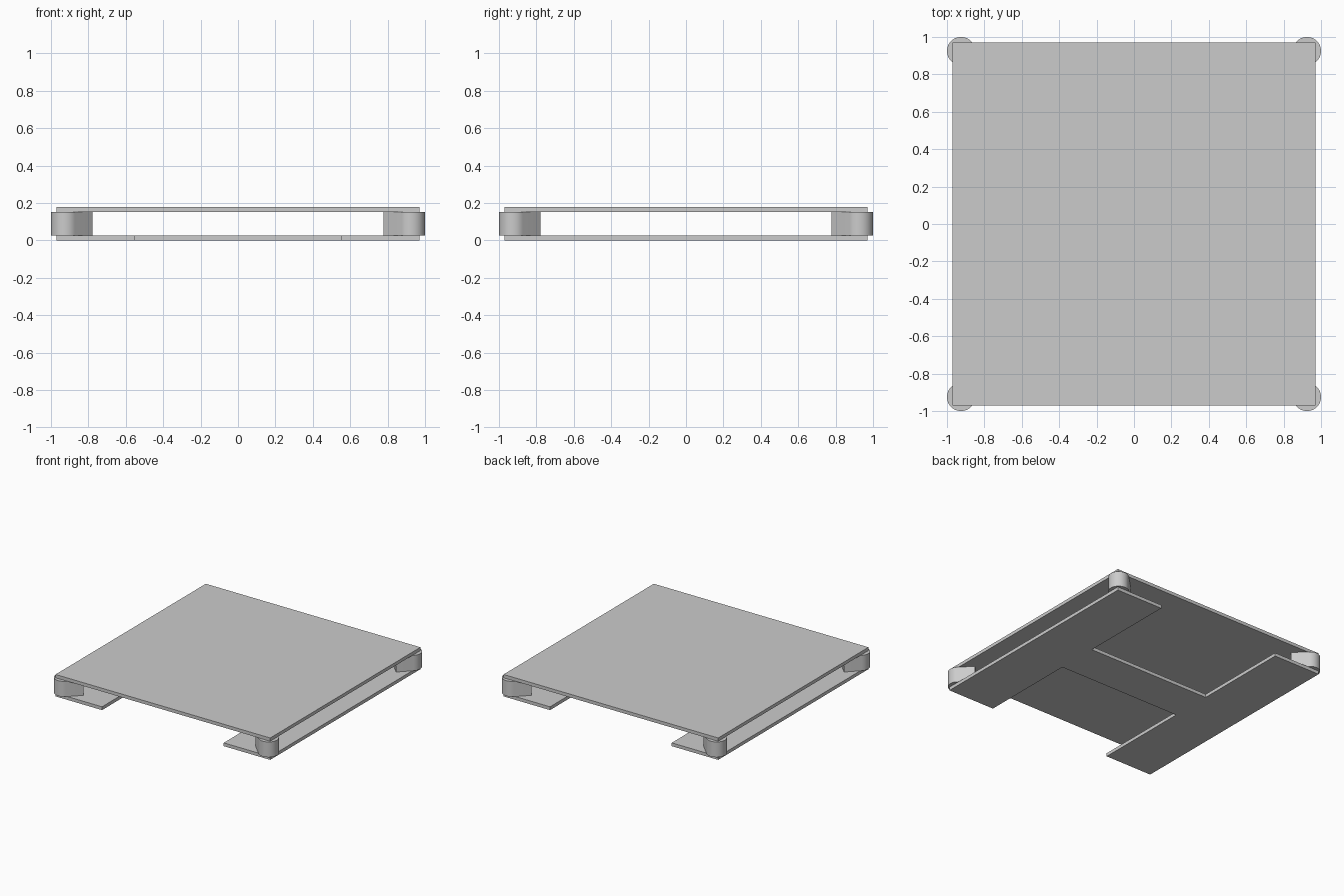
import bpy
import bmesh
from math import cos, sin, pi, radians

if "Cube" in bpy.data.objects:
    bpy.data.objects.remove(bpy.data.objects["Cube"], do_unlink=True)

HALF = 0.97            # half width of both plates
PLATE = 0.027          # plate thickness
TOP = 0.179            # overall height
POST_C, POST_R = 0.925, 0.075
NOTCH_X, NOTCH_Y = 0.55, 0.17

grey = bpy.data.materials.new("light_grey")
grey.use_nodes = True
grey.diffuse_color = (0.6, 0.6, 0.6, 1)
grey.node_tree.nodes["Principled BSDF"].inputs["Base Color"].default_value = (0.6, 0.6, 0.6, 1)


def extrude_profile(name, points, z0, z1, smooth=False):
    """Closed outline, counter-clockwise, raised from z0 to z1."""
    bm = bmesh.new()
    face = bm.faces.new([bm.verts.new((x, y, z0)) for x, y in points])
    up = bmesh.ops.extrude_face_region(bm, geom=[face])["geom"]
    bmesh.ops.translate(bm, vec=(0, 0, z1 - z0),
                        verts=[v for v in up if isinstance(v, bmesh.types.BMVert)])
    bmesh.ops.recalc_face_normals(bm, faces=bm.faces)
    mesh = bpy.data.meshes.new(name)
    bm.to_mesh(mesh)
    bm.free()
    mesh.materials.append(grey)
    obj = bpy.data.objects.new(name, mesh)
    bpy.context.collection.objects.link(obj)
    if smooth:
        bpy.ops.object.select_all(action='DESELECT')
        obj.select_set(True)
        bpy.context.view_layer.objects.active = obj
        bpy.ops.object.shade_smooth_by_angle(angle=radians(30))
    return obj


# Top plate: plain square
square = [(-HALF, -HALF), (HALF, -HALF), (HALF, HALF), (-HALF, HALF)]
extrude_profile("top_plate", square, TOP - PLATE, TOP)

# Bottom plate: H-shaped, notched at front and back
half_outline = [(HALF, -HALF), (HALF, HALF), (NOTCH_X, HALF), (NOTCH_X, NOTCH_Y),
                (-NOTCH_X, NOTCH_Y), (-NOTCH_X, HALF)]
outline = half_outline + [(-x, -y) for x, y in half_outline]
extrude_profile("bottom_plate", outline, 0, PLATE)

# Corner posts: round outside, straight sides and flat end towards the centre
STEPS = 24
arc = [(POST_R * cos(a), POST_R * sin(a))
       for a in (-pi / 2 + pi * i / STEPS for i in range(STEPS + 1))]
TAIL = 0.133
profile = arc + [(-TAIL, POST_R), (-TAIL, -POST_R)]
for k, name in enumerate(("back_left", "back_right", "front_right", "front_left")):
    a = pi / 4 + k * pi / 2
    reach = POST_C * 2 ** 0.5
    placed = [((reach + x) * cos(a) - y * sin(a), (reach + x) * sin(a) + y * cos(a))
              for x, y in profile]
    extrude_profile(name + "_post", placed, PLATE, TOP - PLATE, smooth=True)
